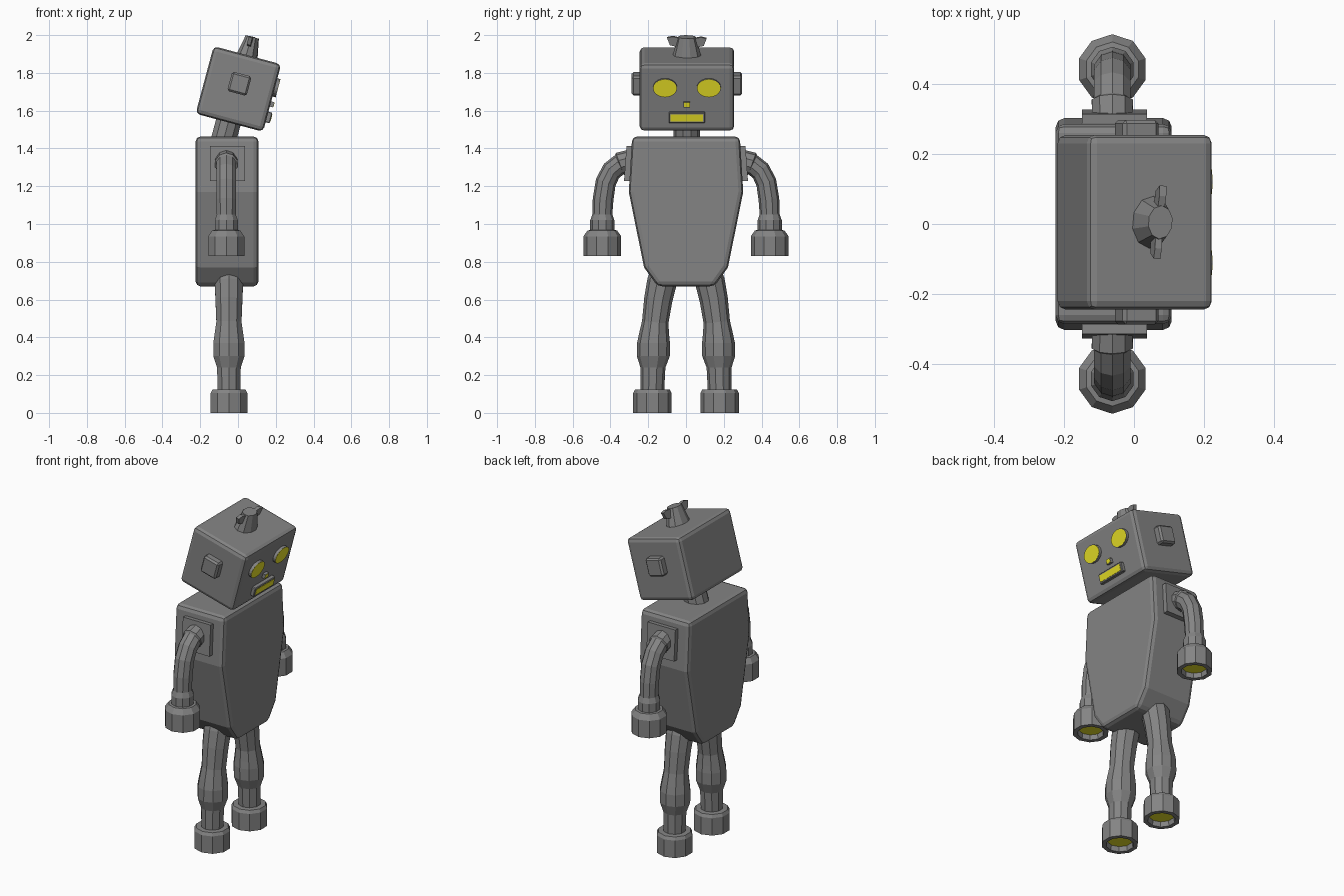
import bpy, bmesh, math
from mathutils import Matrix, Vector

if "Cube" in bpy.data.objects:
    bpy.data.objects.remove(bpy.data.objects["Cube"])


def material(name, colour):
    m = bpy.data.materials.new(name)
    m.diffuse_color = (*colour, 1)
    m.use_nodes = True
    m.node_tree.nodes["Principled BSDF"].inputs["Base Color"].default_value = m.diffuse_color
    return m


yellow = material("yellow", (0.8, 0.74, 0.02))
dark = material("dark_grey", (0.23, 0.23, 0.23))
HEAD = Matrix.Translation((0.002, 0.005, 1.715)) @ Matrix.Rotation(math.radians(15), 4, 'Y')
I = Matrix.Identity(4)


def finish(name, bm, matrix=I, bevel=0, segments=1, mat=dark):
    bmesh.ops.recalc_face_normals(bm, faces=bm.faces[:])
    me = bpy.data.meshes.new(name)
    bm.to_mesh(me)
    bm.free()
    ob = bpy.data.objects.new(name, me)
    bpy.context.collection.objects.link(ob)
    ob.matrix_world = matrix
    me.materials.append(mat)
    if bevel:
        mod = ob.modifiers.new("bevel", 'BEVEL')
        mod.width, mod.segments = bevel, segments
        mod.limit_method, mod.angle_limit = 'ANGLE', math.radians(30)
    return ob


def box(name, centre, size, matrix=I, **kw):
    bm = bmesh.new()
    bmesh.ops.create_cube(bm, size=1, matrix=Matrix.Translation(centre) @ Matrix.Diagonal((*size, 1)))
    return finish(name, bm, matrix, **kw)


def cone(name, centre, r1, r2, depth, matrix=I, sides=10, turn=I, **kw):
    bm = bmesh.new()
    bmesh.ops.create_cone(bm, cap_ends=True, segments=sides, radius1=r1, radius2=r2, depth=depth,
                          matrix=Matrix.Translation(centre) @ turn)
    return finish(name, bm, matrix, **kw)


def prism(name, profile, x0, x1, matrix=I, **kw):
    """Extrude a (y, z) outline along x."""
    bm = bmesh.new()
    f = bm.faces.new([bm.verts.new((x0, y, z)) for y, z in profile])
    new = bmesh.ops.extrude_face_region(bm, geom=[f])["geom"]
    bmesh.ops.translate(bm, vec=(x1 - x0, 0, 0), verts=[v for v in new if isinstance(v, bmesh.types.BMVert)])
    return finish(name, bm, matrix, **kw)


def limb(name, rings, x, side, sides=10):
    """Sweep rings (y, z, radius, axis angle from straight down) into a tube."""
    bm = bmesh.new()
    loops = []
    for y, z, r, tilt in rings:
        t = math.radians(tilt)
        across = Vector((0, side * math.cos(t), math.sin(t)))
        loop = []
        for i in range(sides):
            a = 2 * math.pi * i / sides
            p = Vector((x, side * y, z)) + across * (r * math.cos(a))
            p.x += r * math.sin(a)
            loop.append(bm.verts.new(p))
        loops.append(loop)
    for a, b in zip(loops, loops[1:]):
        for i in range(sides):
            j = (i + 1) % sides
            bm.faces.new((a[i], a[j], b[j], b[i]))
    bm.faces.new(loops[0])
    bm.faces.new(loops[-1])
    return finish(name, bm)


# Torso
half = [(0.285, 1.463), (0.303, 1.17), (0.222, 0.77), (0.15, 0.67)]
prism("torso", half + [(-y, z) for y, z in reversed(half)], -0.224, 0.108, bevel=0.025, segments=2)

# Neck
cone("neck", (0, 0, -0.23), 0.07, 0.07, 0.2, Matrix.Translation((-0.006, 0, 0)) @ HEAD)

# Head with ears
box("head", (0, 0, 0), (0.37, 0.5, 0.37), HEAD, bevel=0.024, segments=2)
for side, word in ((-1, "right"), (1, "left")):
    box(word + "_ear", (-0.002, side * 0.265, 0.028), (0.106, 0.055, 0.106), HEAD, bevel=0.01)

# Face: grey housings with yellow fronts
facing = Matrix.Rotation(math.pi / 2, 4, 'Y')
for side, word in ((-1, "right"), (1, "left")):
    oval = Matrix.Diagonal((1, 1.28, 1, 1)) @ facing
    at = (0.185, side * 0.116, 0.058)
    cone(word + "_eye_rim", at, 0.05, 0.05, 0.032, HEAD, 20, oval)
    cone(word + "_eye", (0.2005, at[1], at[2]), 0.0485, 0.0485, 0.003, HEAD, 20, oval, mat=yellow)
box("nose", (0.188, 0, -0.033), (0.028, 0.034, 0.028), HEAD)
box("nose_front", (0.2025, 0, -0.033), (0.003, 0.03, 0.024), HEAD, mat=yellow)
box("mouth_frame", (0.19, 0, -0.104), (0.034, 0.192, 0.058), HEAD, bevel=0.004)
box("mouth", (0.2075, 0, -0.104), (0.003, 0.172, 0.038), HEAD, mat=yellow)

# Winged knob on top of the head
knob = HEAD @ Matrix.Rotation(math.radians(-5), 4, 'Z')
cone("knob", (0, 0, 0.233), 0.076, 0.048, 0.104, knob, turn=Matrix.Diagonal((0.76, 1, 1, 1)))
for side in (-1, 1):
    wing = [(0.02, 0.225), (0.09, 0.24), (0.105, 0.28), (0.075, 0.287), (0.02, 0.275)]
    prism("knob_wing", [(side * y, z) for y, z in wing], -0.01, 0.01, knob)

# Limbs
arm = [(0.29, 1.335, 0.06, 78), (0.35, 1.318, 0.062, 70), (0.352, 1.315, 0.055, 65), (0.395, 1.28, 0.055, 45),
       (0.425, 1.22, 0.055, 22), (0.439, 1.13, 0.055, 8), (0.443, 1.05, 0.053, 0),
       (0.443, 1.02, 0.064, 0), (0.443, 0.968, 0.064, 0), (0.443, 0.966, 0.078, 0),
       (0.443, 0.935, 0.1, 0), (0.443, 0.83, 0.1, 0), (0.443, 0.83, 0.074, 0), (0.443, 0.865, 0.07, 0)]
leg = [(0.11, 0.76, 0.07, 18), (0.128, 0.69, 0.079, 16), (0.147, 0.6, 0.075, 11), (0.163, 0.48, 0.07, 6),
       (0.169, 0.415, 0.08, 2), (0.172, 0.37, 0.087, 0), (0.173, 0.3, 0.087, 0), (0.175, 0.24, 0.066, 0),
       (0.178, 0.125, 0.063, 0), (0.178, 0.123, 0.092, 0), (0.178, 0.105, 0.102, 0),
       (0.178, 0.0, 0.102, 0), (0.178, 0.0, 0.077, 0), (0.178, 0.035, 0.072, 0)]
for side, word in ((-1, "right"), (1, "left")):
    tilt = Matrix.Translation((-0.056, side * 0.304, 1.32)) @ Matrix.Rotation(side * 0.07, 4, 'X')
    box(word + "_shoulder_plate", (0, 0, 0), (0.186, 0.035, 0.186), tilt)
    limb(word + "_arm", arm, -0.062, side)
    cone(word + "_palm", (-0.062, side * 0.443, 0.862), 0.069, 0.069, 0.006, mat=yellow)
    limb(word + "_leg", leg, -0.048, side)
    cone(word + "_sole", (-0.048, side * 0.178, 0.032), 0.071, 0.071, 0.006, mat=yellow)
